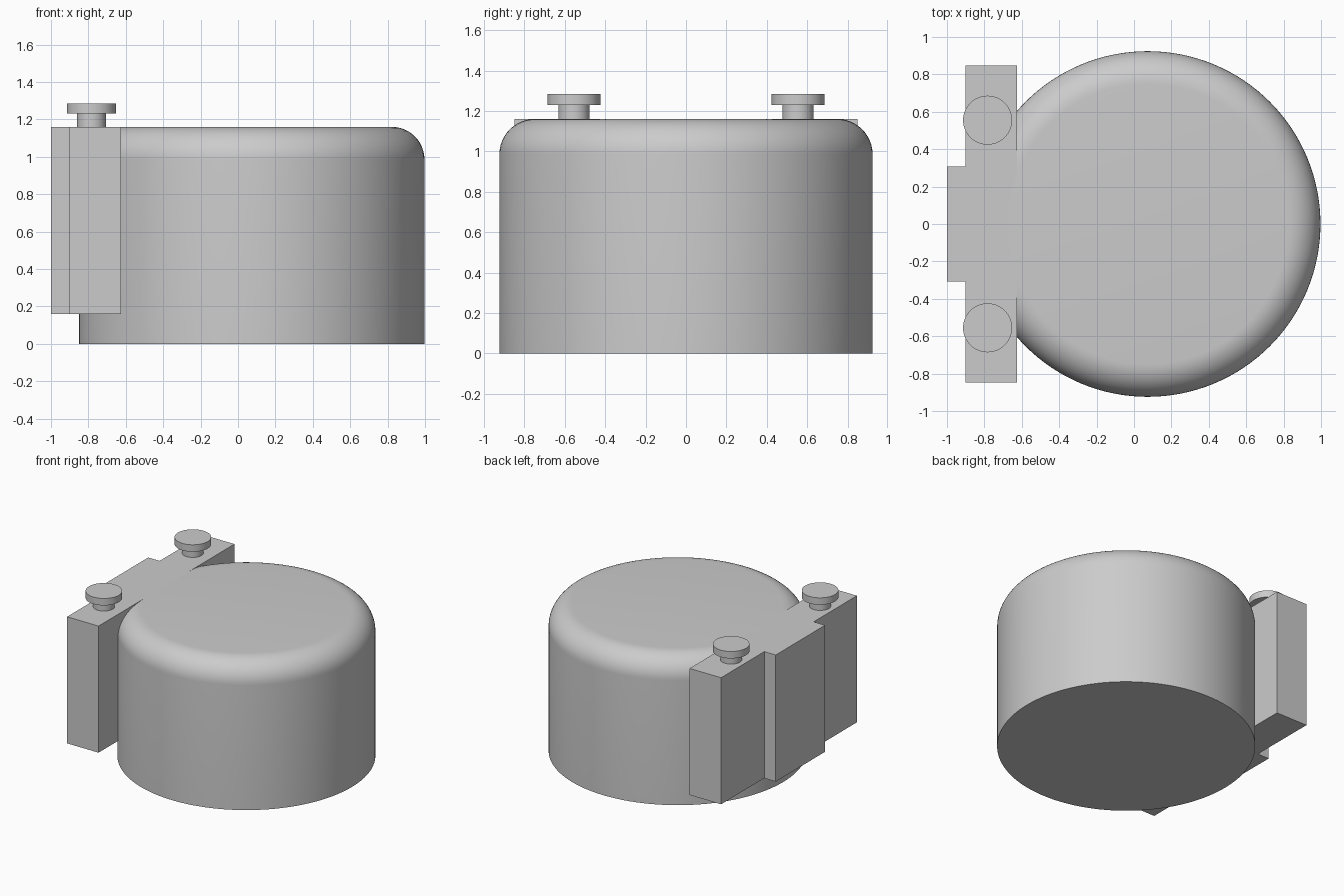
import bpy
import bmesh
from math import sin, cos, pi, radians
from mathutils import Vector

cube = bpy.data.objects.get("Cube")
if cube:
    bpy.data.objects.remove(cube, do_unlink=True)

grey = bpy.data.materials.new("plain grey")
grey.use_nodes = True
grey.diffuse_color = (0.6, 0.6, 0.6, 1)
grey.node_tree.nodes["Principled BSDF"].inputs["Base Color"].default_value = grey.diffuse_color


def finish(name, bm, location=(0, 0, 0), smooth=False):
    bmesh.ops.recalc_face_normals(bm, faces=bm.faces)
    mesh = bpy.data.meshes.new(name)
    bm.to_mesh(mesh)
    bm.free()
    mesh.materials.append(grey)
    obj = bpy.data.objects.new(name, mesh)
    obj.location = location
    bpy.context.collection.objects.link(obj)
    if smooth:
        bpy.ops.object.select_all(action='DESELECT')
        obj.select_set(True)
        bpy.context.view_layer.objects.active = obj
        bpy.ops.object.shade_smooth_by_angle(angle=radians(30))
    return obj


def lathe(name, profile, location, steps):
    """Turn a (radius, height) profile around the vertical axis."""
    bm = bmesh.new()
    verts = [bm.verts.new((r, 0, z)) for r, z in profile]
    edges = [bm.edges.new(pair) for pair in zip(verts, verts[1:])]
    bmesh.ops.spin(bm, geom=verts + edges, cent=(0, 0, 0), axis=(0, 0, 1),
                   angle=2 * pi, steps=steps, use_merge=True)
    bmesh.ops.remove_doubles(bm, verts=bm.verts, dist=0.0001)
    # close the open ends with flat caps
    bmesh.ops.holes_fill(bm, edges=[e for e in bm.edges if e.is_boundary], sides=0)
    return finish(name, bm, location, smooth=True)


# Round body with a rounded upper rim
RADIUS, TOP, FILLET = 0.924, 1.16, 0.175
rim = [(RADIUS - FILLET + FILLET * cos(a), TOP - FILLET + FILLET * sin(a))
       for a in (i * pi / 24 for i in range(13))]
lathe("body", [(RADIUS, 0)] + rim, (0.073, 0, 0), 128)

# Side bracket: wide plate with a thicker middle, extruded upward
half = [(-0.625, 0.848), (-0.9, 0.848), (-0.9, 0.308), (-1, 0.308)]
outline = half + [(x, -y) for x, y in reversed(half)]
bm = bmesh.new()
base = bm.faces.new([bm.verts.new((x, y, 0.16)) for x, y in outline])
raised = bmesh.ops.extrude_face_region(bm, geom=[base], use_keep_orig=True)
bmesh.ops.translate(bm, vec=Vector((0, 0, 1)),
                    verts=[v for v in raised["geom"] if isinstance(v, bmesh.types.BMVert)])
finish("side_bracket", bm)

# Thumb knobs: stem with a wider flat head
knob = [(0.077, 0), (0.077, 0.07), (0.131, 0.07), (0.131, 0.125)]
for side, y in (("front", -0.555), ("back", 0.555)):
    lathe(side + "_knob", knob, (-0.783, y, TOP), 64)
